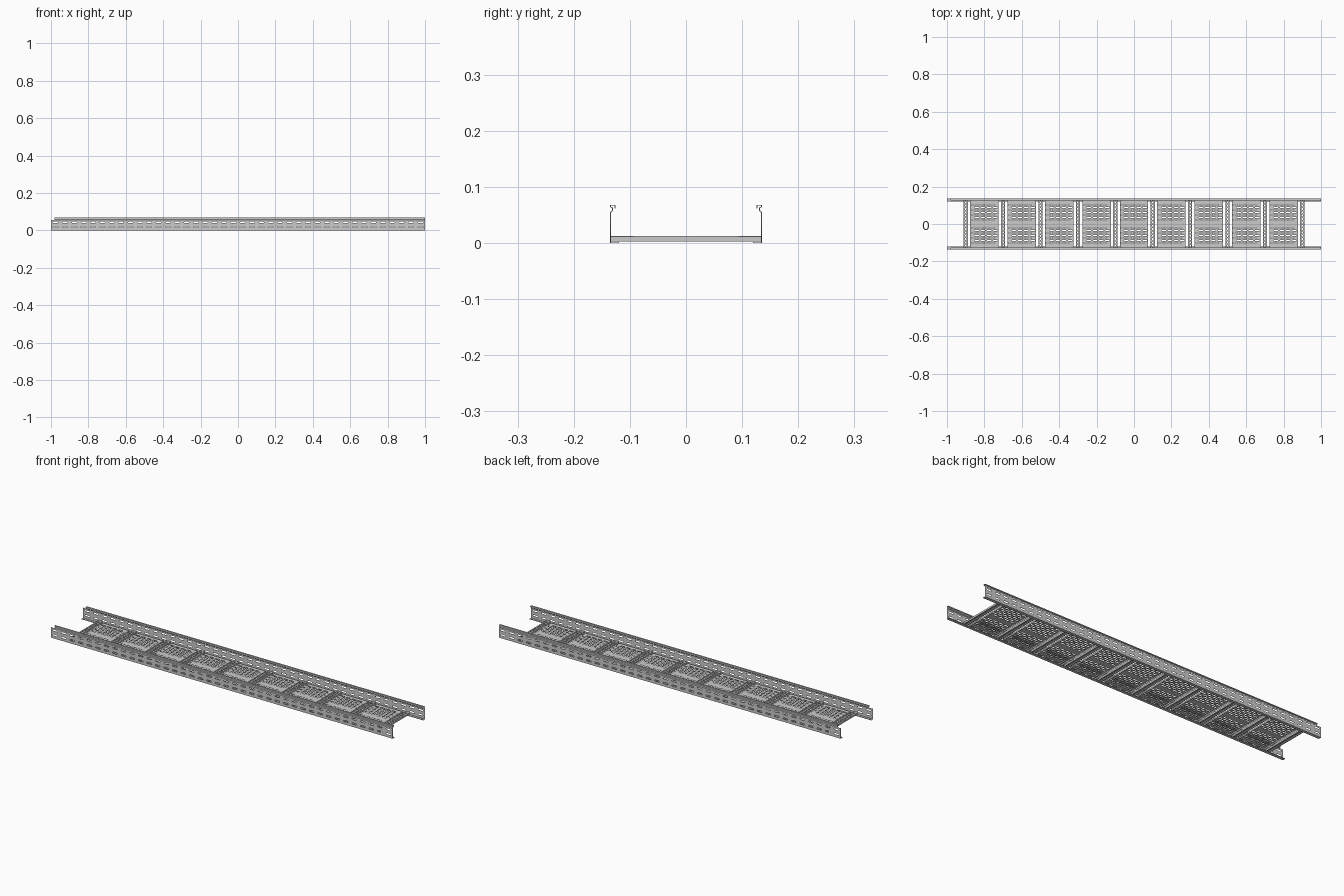
import bpy, bmesh, math
from mathutils import Matrix, Vector

if "Cube" in bpy.data.objects:
    bpy.data.objects.remove(bpy.data.objects["Cube"])

T = 0.0014  # sheet thickness


def link(name, mesh):
    ob = bpy.data.objects.new(name, mesh)
    bpy.context.collection.objects.link(ob)
    return ob


def slot_points(cx, cy, length, height):
    r, h = height / 2, length / 2 - height / 2
    pts = []
    for side, start in ((1, -90), (-1, 90)):
        for i in range(5):
            a = math.radians(start + 45 * i)
            pts.append((cx + side * h + r * math.cos(a), cy + r * math.sin(a)))
    return pts


def sheet_mesh(name, x0, x1, y0, y1, slots):
    """Flat sheet in XY with slotted holes, thickness T, centred on z = 0."""
    cu = bpy.data.curves.new(name, 'CURVE')
    cu.dimensions = '2D'
    cu.fill_mode = 'BOTH'
    cu.extrude = T / 2
    loops = [[(x0, y0), (x1, y0), (x1, y1), (x0, y1)]] + [slot_points(*s) for s in slots]
    for pts in loops:
        sp = cu.splines.new('POLY')
        sp.points.add(len(pts) - 1)
        for p, (x, y) in zip(sp.points, pts):
            p.co = (x, y, 0, 1)
        sp.use_cyclic_u = True
    tmp = link(name + "_curve", cu)
    bpy.context.view_layer.update()
    dg = bpy.context.evaluated_depsgraph_get()
    me = bpy.data.meshes.new_from_object(tmp.evaluated_get(dg))
    bpy.data.objects.remove(tmp)
    me.name = name
    return me


def bent_strip(name, path, x0, x1):
    """Open YZ profile given thickness T and extruded along x."""
    n = len(path)
    pts = [Vector(p) for p in path]
    left, right = [], []
    for i, p in enumerate(pts):
        dirs = []
        if i > 0:
            dirs.append((p - pts[i - 1]).normalized())
        if i < n - 1:
            dirs.append((pts[i + 1] - p).normalized())
        norms = [Vector((-d.y, d.x)) for d in dirs]
        m = sum(norms, Vector((0, 0))).normalized()
        m *= (T / 2) / max(m.dot(norms[0]), 0.4)
        left.append(p + m)
        right.append(p - m)
    ring = left + right[::-1]
    bm = bmesh.new()
    a = [bm.verts.new((x0, q.x, q.y)) for q in ring]
    b = [bm.verts.new((x1, q.x, q.y)) for q in ring]
    k = len(ring)
    for i in range(k):
        j = (i + 1) % k
        bm.faces.new((a[i], a[j], b[j], b[i]))
    bm.faces.new(a[::-1])
    bm.faces.new(b)
    bmesh.ops.recalc_face_normals(bm, faces=bm.faces[:])
    me = bpy.data.meshes.new(name)
    bm.to_mesh(me)
    bm.free()
    return me


# Side rails: slotted wall, bottom flange, curled top lip
wall_slots = [(-0.975 + 0.05 * i, z, 0.028, 0.007) for i in range(40) for z in (0.018, 0.043)]
wall = sheet_mesh("rail_wall", -1, 1, 0.001, 0.055, wall_slots)
flange = bent_strip("rail_flange", [(-0.135, T / 2), (-0.12, T / 2), (-0.12, 0.003)], -1, 1)
lip = bent_strip("rail_lip", [(-0.1345, 0.0545), (-0.131, 0.058), (-0.131, 0.063), (-0.1345, 0.0645),
                              (-0.1345, 0.0673), (-0.1265, 0.0673), (-0.1265, 0.062)], -0.98, 1)
stand = Matrix.Rotation(math.pi / 2, 4, 'X')
for side, label in ((1, "front"), (-1, "back")):
    link(label + "_rail_wall", wall).matrix_world = Matrix.Translation((0, -0.1345 * side, 0)) @ stand
    for part, me in (("flange", flange), ("lip", lip)):
        m = me
        if side < 0:
            m = me.copy()
            m.transform(Matrix.Scale(-1, 4, (0, 1, 0)))
            m.flip_normals()
        link(f"{label}_rail_{part}", m)

# Rungs: slotted top with two side webs and inward lips
turn = Matrix.Rotation(math.pi / 2, 4, 'Z')
rung_top = sheet_mesh("rung_top", -0.134, 0.134, -0.011, 0.011,
                      [(-0.117 + 0.018 * i, 0, 0.012, 0.008) for i in range(14)])
rung_web = bent_strip("rung_web", [(-0.0105, 0.0115), (-0.0105, 0.0035), (-0.006, 0.0035)], -0.134, 0.134)
for i in range(10):
    x = -0.9 + 0.2 * i
    link(f"rung_top_{i}", rung_top).matrix_world = Matrix.Translation((x, 0, 0.0115)) @ turn
    for k in (0, 1):
        link(f"rung_web_{i}_{k}", rung_web).matrix_world = (
            Matrix.Translation((x, 0, 0)) @ Matrix.Rotation(math.pi * k, 4, 'Z') @ turn)

# Perforated floor plates between rungs, with folded edges
plate_slots = []
for s in (1, -1):
    for r in range(7):
        shift = 0.0085 if r % 2 else -0.0085
        plate_slots += [(shift + 0.033 * (c - 1.5), s * (0.021 + 0.0135 * r), 0.025, 0.0065) for c in range(4)]
plate = sheet_mesh("floor_plate", -0.076, 0.076, -0.125, 0.125, plate_slots)
fold = bent_strip("plate_fold", [(-0.0753, 0.011), (-0.0753, 0.003)], -0.125, 0.125)
for i in range(9):
    x = -0.8 + 0.2 * i
    link(f"floor_plate_{i}", plate).location = (x, 0, 0.0105)
    for k in (0, 1):
        link(f"plate_fold_{i}_{k}", fold).matrix_world = (
            Matrix.Translation((x, 0, 0)) @ Matrix.Rotation(math.pi * k, 4, 'Z') @ turn)
